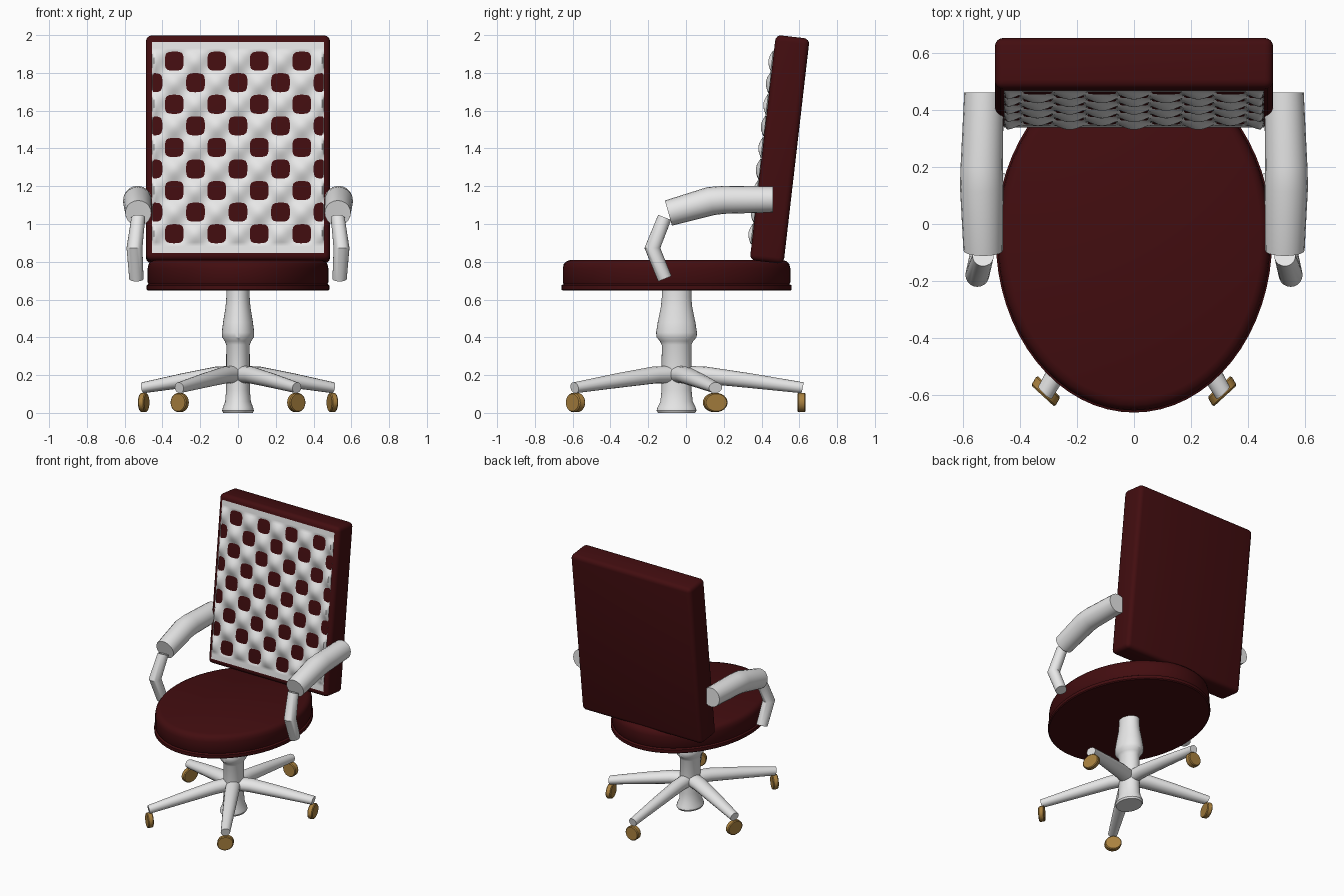
import bpy, bmesh
from math import pi, cos, sin, radians
from mathutils import Matrix, Vector

cube = bpy.data.objects.get("Cube")
if cube:
    bpy.data.objects.remove(cube, do_unlink=True)


def material(name, rgb):
    m = bpy.data.materials.new(name)
    m.use_nodes = True
    m.diffuse_color = (*rgb, 1)
    m.node_tree.nodes["Principled BSDF"].inputs["Base Color"].default_value = (*rgb, 1)
    return m


RED = material("dark_red_leather", (0.055, 0.004, 0.005))
GREY = material("light_grey", (0.8, 0.8, 0.8))
BRASS = material("brass", (0.4, 0.22, 0.05))


def finish(name, bm, mat, matrix=Matrix(), angle=35):
    bmesh.ops.transform(bm, matrix=matrix, verts=bm.verts)
    mesh = bpy.data.meshes.new(name)
    bm.to_mesh(mesh)
    bm.free()
    mesh.materials.append(mat)
    mesh.shade_smooth()
    mesh.set_sharp_from_angle(angle=radians(angle))
    obj = bpy.data.objects.new(name, mesh)
    bpy.context.collection.objects.link(obj)
    return obj


def sweep(name, path, mat, matrix=Matrix(), sides=20):
    """Capped round tube along (x, y, z, radius) points."""
    bm = bmesh.new()
    pts = [Vector(p[:3]) for p in path]
    rings = []
    for i, p in enumerate(pts):
        tangent = pts[min(i + 1, len(pts) - 1)] - pts[max(i - 1, 0)]
        across = Vector((1, 0, 0))
        up = across.cross(tangent).normalized()
        r = path[i][3]
        rings.append([bm.verts.new(p + r * (cos(a) * across + sin(a) * up))
                      for a in (2 * pi * k / sides for k in range(sides))])
    for a, b in zip(rings, rings[1:]):
        for k in range(sides):
            n = (k + 1) % sides
            bm.faces.new((a[k], a[n], b[n], b[k]))
    bm.faces.new(rings[0])
    bm.faces.new(rings[-1])
    bmesh.ops.recalc_face_normals(bm, faces=bm.faces)
    return finish(name, bm, mat, matrix)


# Seat, column and base share one oval footprint
OVAL = Matrix.Translation((0, -0.05, 0)) @ Matrix.Diagonal((1, 1.26, 1, 1))

# Seat cushion with a lower rim
seat = [(0.647, 0.478), (0.653, 0.484), (0.675, 0.484), (0.682, 0.474), (0.69, 0.478),
        (0.765, 0.478), (0.787, 0.474), (0.802, 0.463), (0.81, 0.445)]
sweep("seat", [(0, 0, z, r) for z, r in seat], RED, OVAL, 64)

# Turned column
column = [(0, 0.078), (0.012, 0.084), (0.03, 0.08), (0.06, 0.068), (0.12, 0.063),
          (0.36, 0.062), (0.38, 0.07), (0.4, 0.084), (0.425, 0.086), (0.48, 0.079),
          (0.56, 0.066), (0.61, 0.062), (0.66, 0.062)]
sweep("column", [(0, 0, z, r) for z, r in column], GREY, OVAL, 32)

# Five legs with casters
leg = [(0, 0, 0.205, 0.046), (0, 0.12, 0.2, 0.045), (0, 0.3, 0.172, 0.039),
       (0, 0.53, 0.133, 0.029)]
wheel = [(0, 0.508, 0.055, 0.046), (0, 0.513, 0.055, 0.051),
         (0, 0.537, 0.055, 0.051), (0, 0.542, 0.055, 0.046)]
for i in range(5):
    spin = OVAL @ Matrix.Rotation(2 * pi * i / 5, 4, "Z")
    sweep(f"leg_{i + 1}", leg, GREY, spin, 16)
    sweep(f"caster_{i + 1}", wheel, BRASS, spin, 24)

# Backrest, a tilted rounded slab
TILT = Matrix.Translation((0, 0.496, 1.395)) @ Matrix.Rotation(radians(-6.6), 4, "X")
DEPTH = 0.18
bm = bmesh.new()
bmesh.ops.create_cube(bm, size=1, matrix=Matrix.Diagonal((0.974, DEPTH, 1.2, 1)))
bmesh.ops.bevel(bm, geom=bm.edges[:], offset=0.03, segments=4, profile=0.5,
                affect="EDGES")
finish("backrest", bm, RED, TILT, 40)

# Quilted panel that dips into the backrest in a checker pattern
bm = bmesh.new()
bmesh.ops.create_grid(bm, x_segments=84, y_segments=100, size=1,
                      matrix=Matrix.Diagonal((0.455, 0.562, 1, 1)))
for v in bm.verts:
    x, z = v.co.x, v.co.y
    wave = cos(pi * x / 0.1125) * cos(pi * z / 0.115)
    if abs(x) > 0.449 or abs(z) > 0.517:
        wave = 0
    v.co.z = 0.0035 + 0.02 * wave
finish("quilted_panel", bm, GREY, TILT @ Matrix.Translation((0, -DEPTH / 2, 0))
       @ Matrix.Rotation(pi / 2, 4, "X"), 60)

# Armrests with bent supports, on both sides
arm = [(0.525, 0.46, 1.13, 0.069), (0.533, 0.2, 1.128, 0.074),
       (0.533, 0.13, 1.121, 0.076), (0.528, -0.093, 1.058, 0.069)]
support = [(0.528, -0.113, 1.035, 0.037), (0.548, -0.178, 0.873, 0.042),
           (0.538, -0.112, 0.71, 0.038)]
for side, s in (("left", 1), ("right", -1)):
    for part, path in (("armrest", arm), ("arm_support", support)):
        sweep(f"{side}_{part}", [(s * x, y, z, r) for x, y, z, r in path], GREY)
